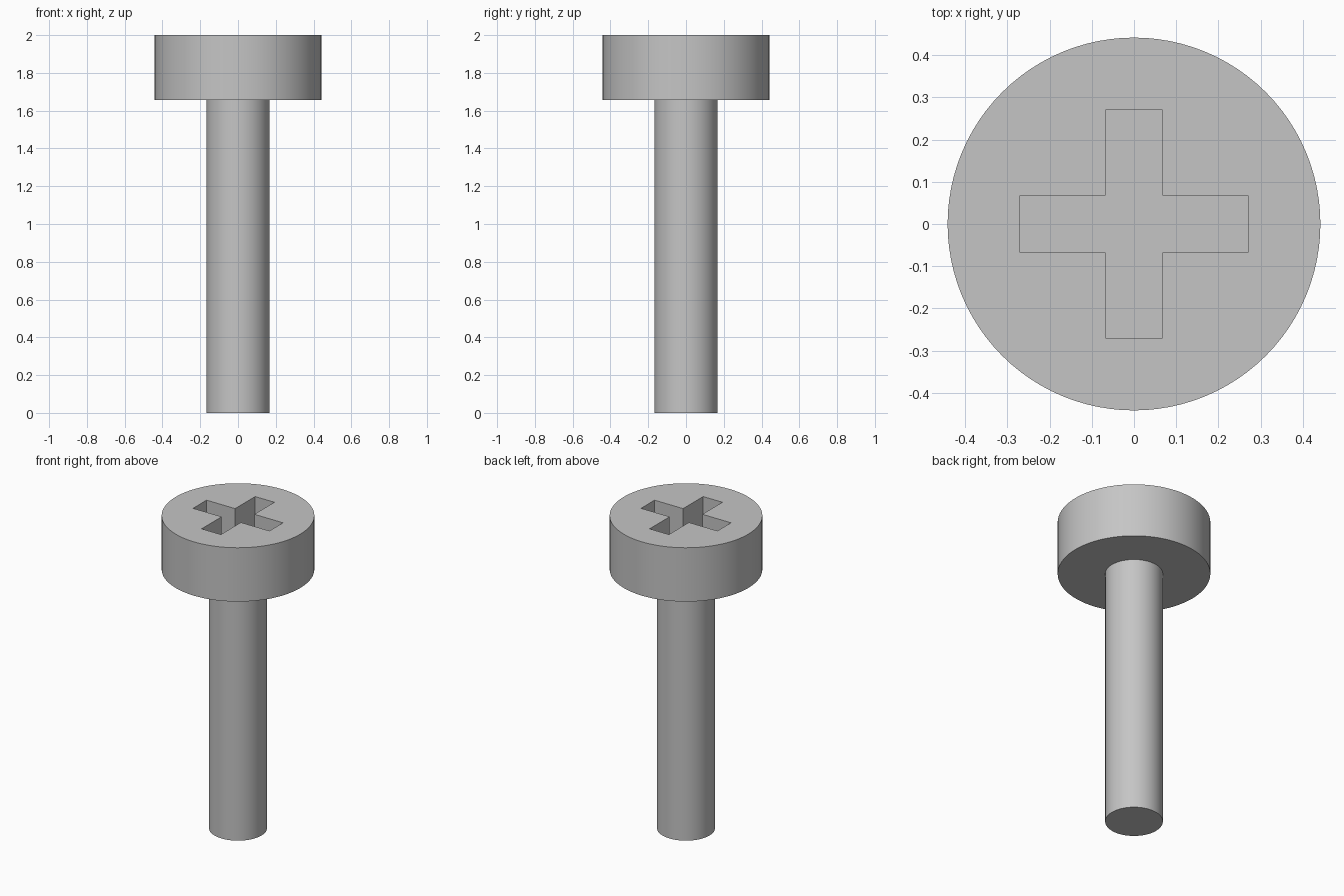
import bpy
import bmesh
import math

if "Cube" in bpy.data.objects:
    bpy.data.objects.remove(bpy.data.objects["Cube"], do_unlink=True)

HEIGHT = 2.0
HEAD_BOTTOM = 1.656
HEAD_RADIUS = 0.442
SHAFT_RADIUS = 0.167
SLOT_HALF_WIDTH = 0.068
SLOT_HALF_LENGTH = 0.27
SLOT_DEPTH = 0.2

# Plain grey metal
steel = bpy.data.materials.new("grey_steel")
steel.use_nodes = True
grey = (0.56, 0.56, 0.56, 1.0)
steel.diffuse_color = grey
steel.node_tree.nodes["Principled BSDF"].inputs["Base Color"].default_value = grey


def cylinder(name, radius, bottom, top):
    bpy.ops.mesh.primitive_cylinder_add(
        vertices=96, radius=radius, depth=top - bottom,
        location=(0, 0, (bottom + top) / 2))
    obj = bpy.context.object
    obj.name = name
    obj.data.materials.append(steel)
    return obj


def cross_prism(name, half_width, half_length, bottom, top):
    """Extruded plus shape: one arm corner repeated around four quarters."""
    bm = bmesh.new()
    arm = [(half_length, -half_width), (half_length, half_width),
           (half_width, half_width)]
    outline = []
    for quarter in range(4):
        c = round(math.cos(quarter * math.pi / 2))
        s = round(math.sin(quarter * math.pi / 2))
        outline += [bm.verts.new((x * c - y * s, x * s + y * c, bottom))
                    for x, y in arm]
    base = bm.faces.new(outline)
    result = bmesh.ops.extrude_face_region(bm, geom=[base])
    moved = [v for v in result["geom"] if isinstance(v, bmesh.types.BMVert)]
    bmesh.ops.translate(bm, verts=moved, vec=(0, 0, top - bottom))
    bmesh.ops.recalc_face_normals(bm, faces=bm.faces)
    mesh = bpy.data.meshes.new(name)
    bm.to_mesh(mesh)
    bm.free()
    mesh.materials.append(steel)
    obj = bpy.data.objects.new(name, mesh)
    bpy.context.collection.objects.link(obj)
    obj.hide_render = True
    return obj


def smooth(obj):
    bpy.ops.object.select_all(action="DESELECT")
    obj.select_set(True)
    bpy.context.view_layer.objects.active = obj
    bpy.ops.object.shade_smooth_by_angle(angle=math.radians(30))


# Shaft, running slightly into the head
shaft = cylinder("shaft", SHAFT_RADIUS, 0, HEAD_BOTTOM + 0.03)
smooth(shaft)

# Head with a cross-shaped driver recess
head = cylinder("head", HEAD_RADIUS, HEAD_BOTTOM, HEIGHT)
cutter = cross_prism("recess_cutter", SLOT_HALF_WIDTH, SLOT_HALF_LENGTH,
                     HEIGHT - SLOT_DEPTH, HEIGHT + 0.1)
cut = head.modifiers.new("driver_recess", "BOOLEAN")
cut.operation = "DIFFERENCE"
cut.solver = "EXACT"
cut.object = cutter
bpy.context.view_layer.objects.active = head
bpy.ops.object.modifier_apply(modifier=cut.name)
bpy.data.objects.remove(cutter, do_unlink=True)
smooth(head)
